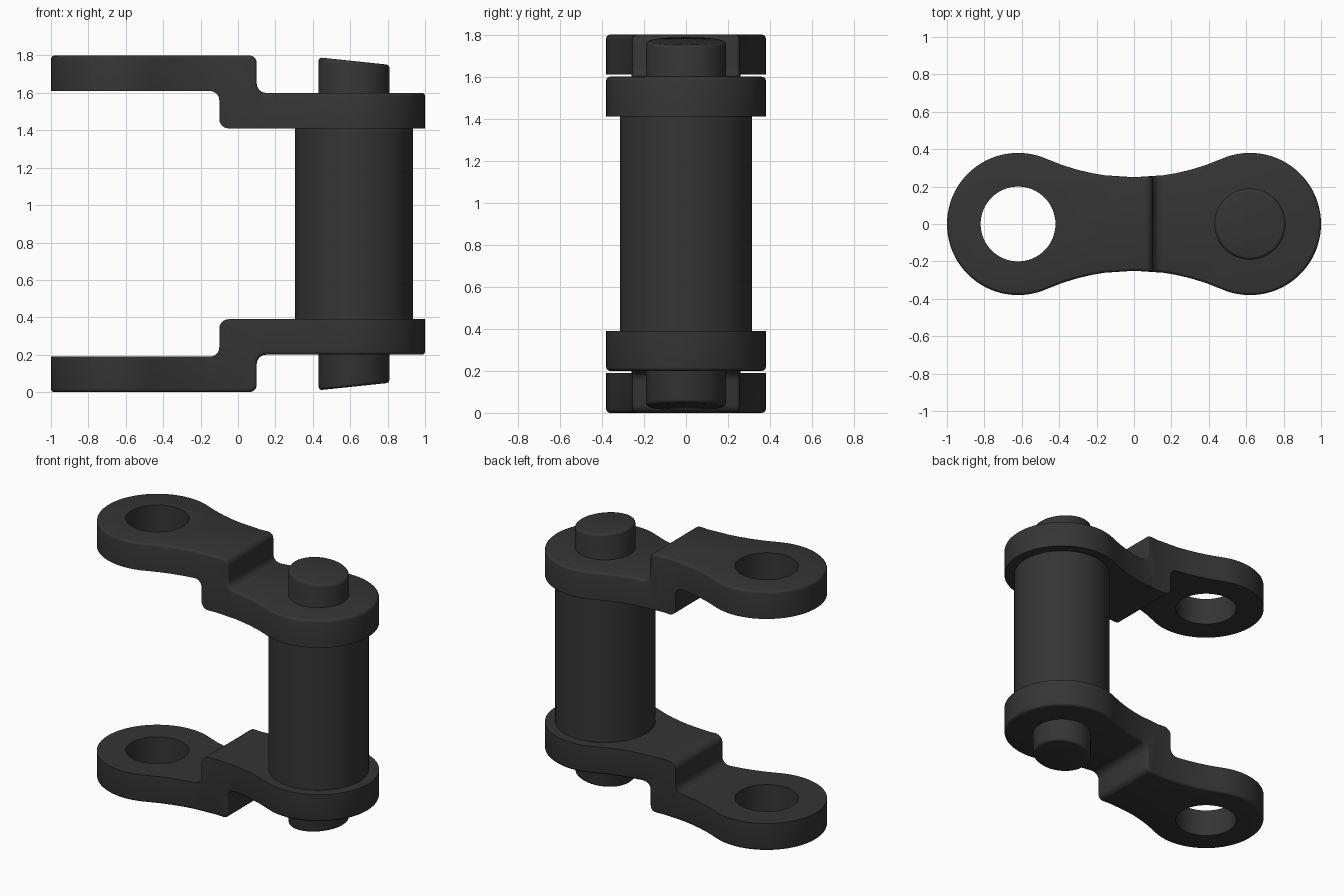
import bpy, bmesh
from math import atan2, cos, sin, sqrt, pi, radians
from mathutils import Vector, Matrix

if "Cube" in bpy.data.objects:
    bpy.data.objects.remove(bpy.data.objects["Cube"])

PIN_X, END_R, WAIST, HEIGHT = 0.62, 0.38, 0.25, 1.80

steel = bpy.data.materials.new("dark_steel")
steel.diffuse_color = (0.035, 0.035, 0.035, 1)
steel.use_nodes = True
steel.node_tree.nodes["Principled BSDF"].inputs["Base Color"].default_value = steel.diffuse_color


def add_object(name, bm):
    bmesh.ops.recalc_face_normals(bm, faces=bm.faces)
    mesh = bpy.data.meshes.new(name)
    bm.to_mesh(mesh)
    bm.free()
    mesh.materials.append(steel)
    ob = bpy.data.objects.new(name, mesh)
    bpy.context.collection.objects.link(ob)
    return ob


def smooth(ob):
    bpy.ops.object.select_all(action='DESELECT')
    ob.select_set(True)
    bpy.context.view_layer.objects.active = ob
    bpy.ops.object.shade_smooth_by_angle(angle=radians(35))


def prism(name, pts, direction):
    bm = bmesh.new()
    face = bm.faces.new([bm.verts.new(p) for p in pts])
    top = bmesh.ops.extrude_face_region(bm, geom=[face], use_keep_orig=True)
    bmesh.ops.translate(bm, vec=direction,
                        verts=[v for v in top['geom'] if isinstance(v, bmesh.types.BMVert)])
    return add_object(name, bm)


def cylinder(radius, z0, z1, x, segs=64):
    bm = bmesh.new()
    bmesh.ops.create_cone(bm, cap_ends=True, segments=segs, radius1=radius, radius2=radius,
                          depth=z1 - z0, matrix=Matrix.Translation((x, 0, (z0 + z1) / 2)))
    return bm


def fillet(corners, segs=6):
    pts = []
    for i, (x, z, r) in enumerate(corners):
        p = Vector((x, z))
        if not r:
            pts.append(p)
            continue
        u = (Vector(corners[i - 1][:2]) - p).normalized()
        v = (Vector(corners[(i + 1) % len(corners)][:2]) - p).normalized()
        c = p + r * (u + v)
        for k in range(segs + 1):
            t = pi / 2 * k / segs
            pts.append(c - r * (v * cos(t) + u * sin(t)))
    return pts


# Stepped side profile of the upper plate
profile = fillet([(-1.2, 1.61, 0), (-0.1, 1.61, 0.05), (-0.1, 1.41, 0.05), (1.2, 1.41, 0),
                  (1.2, 1.60, 0), (0.1, 1.60, 0.05), (0.1, 1.80, 0.04), (-1.2, 1.80, 0)])
plate = prism("upper_plate", [(p.x, -0.6, p.y) for p in profile], (0, 1.2, 0))

# Waisted outline: two round ends joined by tangent arcs
cy = (PIN_X**2 - (END_R - WAIST)**2) / (2 * (END_R - WAIST))
a = atan2(cy, -PIN_X)
half = [(PIN_X + END_R * cos(a - 2 * a * k / 56), END_R * sin(a - 2 * a * k / 56))
        for k in range(57)]
half += [(x, -cy + 0 + sqrt((cy - WAIST)**2 - x * x))
         for x in (0.38, 0.3, 0.22, 0.157, 0, -0.157, -0.22, -0.3, -0.38)]
outline = half + [(-x, -y) for x, y in half]
cut_outline = prism("outline_cutter", [(x, y, 1.2) for x, y in outline], (0, 0, 0.8))
cut_hole = add_object("hole_cutter", cylinder(0.20, 1.2, 2.0, -PIN_X))

for cutter, op in ((cut_outline, 'INTERSECT'), (cut_hole, 'DIFFERENCE')):
    cutter.hide_render = True
    m = plate.modifiers.new(op, 'BOOLEAN')
    m.operation, m.object, m.solver = op, cutter, 'EXACT'
bm = bmesh.new()
bm.from_object(plate, bpy.context.evaluated_depsgraph_get())
plate.modifiers.clear()
for cutter in (cut_outline, cut_hole):
    bpy.data.objects.remove(cutter)


# Rounded rim on the outer face only
def is_wall(f):
    c = f.calc_center_median()
    step = abs(f.normal.x) > 0.99 and abs(c.x) < 0.3
    hole = (c - Vector((-PIN_X, 0, c.z))).length < 0.25
    return abs(f.normal.z) < 0.01 and not step and not hole


def is_rim(e):
    if len(e.link_faces) != 2 or sum(is_wall(f) for f in e.link_faces) != 1:
        return False
    mid = (e.verts[0].co + e.verts[1].co) / 2
    near_hole = (mid - Vector((-PIN_X, 0, mid.z))).length < 0.25
    return not near_hole and mid.z > (1.5 if mid.x > 0.001 else 1.7)


bmesh.ops.remove_doubles(bm, verts=bm.verts, dist=1e-5)
bm.normal_update()
bmesh.ops.bevel(bm, geom=[e for e in bm.edges if is_rim(e)], offset=0.018, segments=3,
                profile=0.5, affect='EDGES', clamp_overlap=True)
bm.to_mesh(plate.data)

# Lower plate is the upper one mirrored
bm.transform(Matrix.Translation((0, 0, HEIGHT)) @ Matrix.Scale(-1, 4, (0, 0, 1)))
lower = add_object("lower_plate", bm)

# Roller between the plates
roller = add_object("roller", cylinder(0.315, 0.39, 1.41, PIN_X, 72))

# Pin with slanted, rounded ends
bm = cylinder(0.19, 0.03, 1.77, PIN_X)
for v in bm.verts:
    slant = 0.018 * (v.co.x - PIN_X) / 0.19
    v.co.z += -slant if v.co.z > 0.9 else slant
bmesh.ops.bevel(bm, geom=[e for e in bm.edges if any(len(f.verts) > 4 for f in e.link_faces)],
                offset=0.018, segments=3, profile=0.5, affect='EDGES')
pin = add_object("pin", bm)

for ob in (plate, lower, roller, pin):
    smooth(ob)
